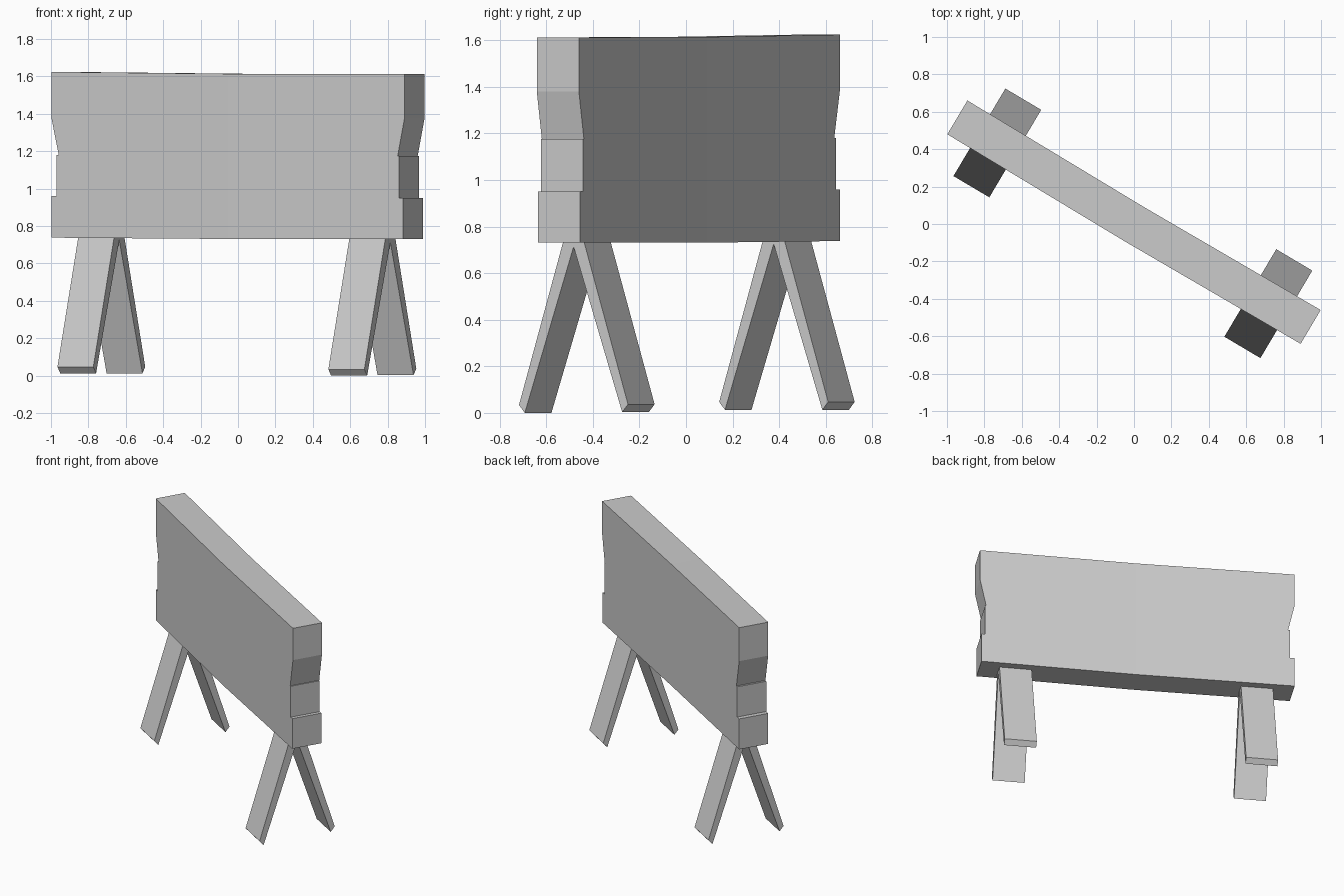
import bpy, bmesh, math
from mathutils import Matrix

if "Cube" in bpy.data.objects:
    bpy.data.objects.remove(bpy.data.objects["Cube"])

TURN = Matrix.Rotation(math.atan2(-0.51, 0.86), 4, 'Z')


def finish(name, bm):
    bmesh.ops.recalc_face_normals(bm, faces=bm.faces)
    bm.transform(TURN)
    mesh = bpy.data.meshes.new(name)
    bm.to_mesh(mesh)
    bm.free()
    ob = bpy.data.objects.new(name, mesh)
    bpy.context.collection.objects.link(ob)
    return ob


# Thick board with notched ends and a very slight bend in the middle
left = [(-1.103, 0.738), (-1.103, 0.96), (-1.071, 0.96), (-1.071, 1.18),
        (-1.057, 1.18), (-1.103, 1.38), (-1.103, 1.624)]
right = [(1.093, 1.612), (1.093, 1.38), (1.05, 1.175), (1.057, 1.175),
         (1.057, 0.95), (1.083, 0.95), (1.083, 0.731)]
outline = left + [(0, 1.614)] + right + [(0, 0.731)]
bm = bmesh.new()
sides = []
for half in (-0.105, 0.105):
    sides.append([bm.verts.new((u, half + 0.0085 * abs(u) / 1.1, z)) for u, z in outline])
n = len(outline)
for ring in sides:
    bm.faces.new(ring[:8] + [ring[-1]])
    bm.faces.new(ring[7:])
for i in range(n):
    j = (i + 1) % n
    bm.faces.new((sides[0][i], sides[0][j], sides[1][j], sides[1][i]))
finish("board", bm)

# Two pairs of splayed plank legs: profile in depth and height
profile = [(-0.272, 0.037), (-0.243, 0.003), (0.012, 0.75), (-0.043, 0.765)]
for end, u0, u1, lift in (("left", -0.961, -0.738, 0.01), ("right", 0.723, 0.947, 0.0)):
    for side, s in (("front", 1), ("back", -1)):
        bm = bmesh.new()
        a, b = [[bm.verts.new((u, s * v, z + lift - (0.003 if s > 0 and not lift else 0)))
                 for v, z in profile] for u in (u0, u1)]
        bm.faces.new(a)
        bm.faces.new(b)
        for i in range(4):
            j = (i + 1) % 4
            bm.faces.new((a[i], a[j], b[j], b[i]))
        finish(f"{end}_{side}_leg", bm)
